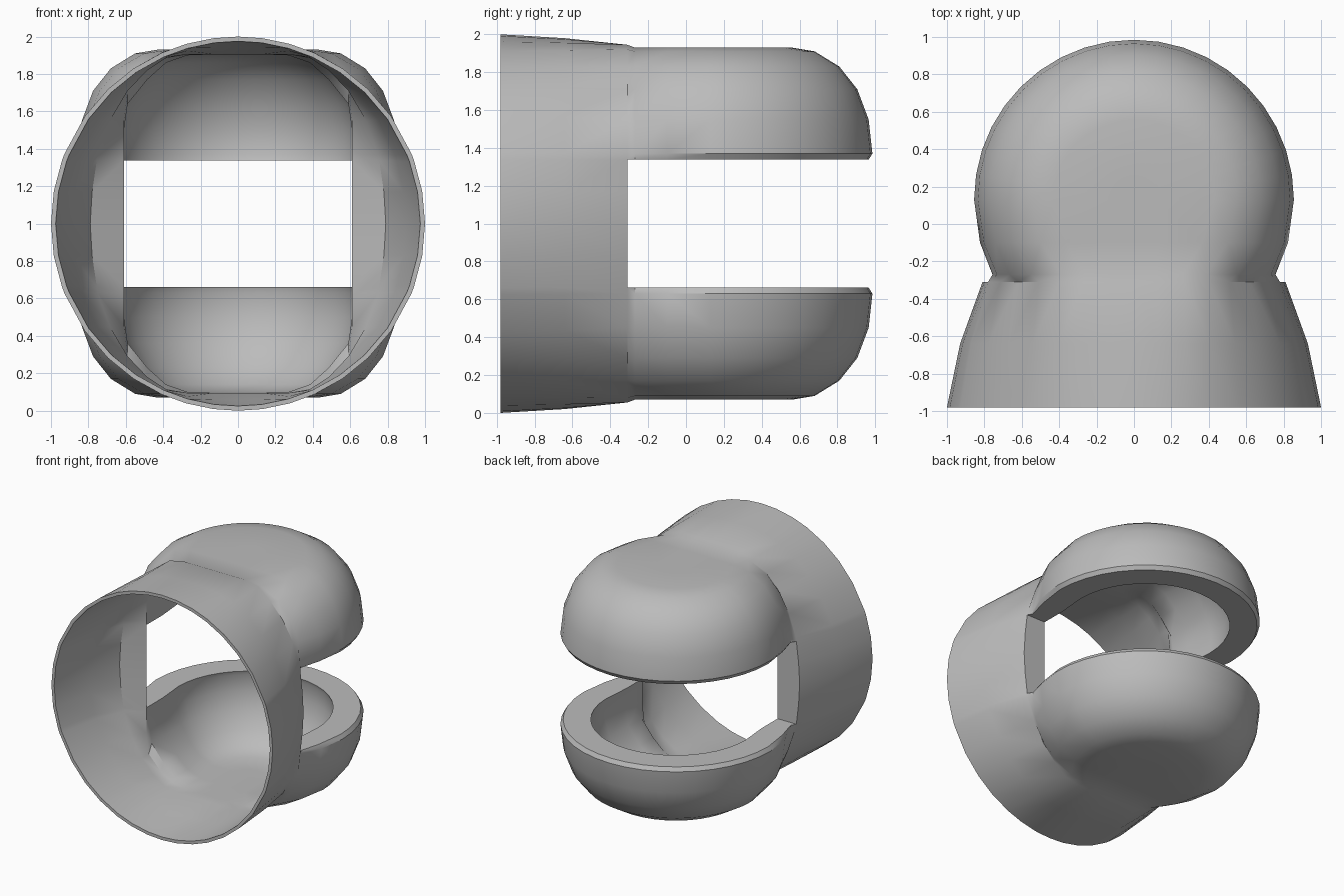
import bpy, bmesh
from math import cos, sin, pi, radians, sqrt

default = bpy.data.objects.get("Cube")
if default:
    bpy.data.objects.remove(default, do_unlink=True)

FRONT_Y, WALL_Y, BODY_Y = -0.98, -0.31, 0.13   # tube mouth, slot end, body centre
RIM = 2                                        # profile row at the slot edge
THROAT = 0.61                                  # half width of the inner passage

# Quarter profiles as (half width, height from the middle), side to top
MOUTH_ANGLES = [0, 10, 19.8, 22, 35, 46, 56, 66, 74, 82.5, 90]
NECK = [(0.81, 0), (0.80, 0.17), (0.78, 0.338), (0.775, 0.37), (0.714, 0.55),
        (0.62, 0.71), (0.51, 0.83), (0.40, 0.92), (0.27, 0.945), (0.13, 0.945), (0, 0.945)]
INNER_NECK = [(0.79, 0), (0.78, 0.17), (0.755, 0.338), (0.75, 0.37), (0.685, 0.55),
              (0.59, 0.71), (0.485, 0.82), (0.385, 0.885), (0.27, 0.905), (0.13, 0.905), (0, 0.905)]
# Turned body profiles as (radius, height), from the slot edge to the top
BODY = [(0.835, 0.338), (0.855, 0.37), (0.835, 0.55), (0.775, 0.71), (0.68, 0.83),
        (0.55, 0.91), (0.43, 0.93), (0.13, 0.93), (0, 0.93)]
INNER_BODY = [(0.63, 0.338), (0.64, 0.37), (0.64, 0.5), (0.60, 0.64), (0.52, 0.77),
              (0.43, 0.86), (0.33, 0.90), (0.13, 0.905), (0, 0.905)]


def tube_column(y, radius, neck, blend):
    """Quarter section of the tube, between its round mouth and its neck."""
    column = []
    for angle, (x, h) in zip(MOUTH_ANGLES, neck):
        mx, mh = radius * cos(radians(angle)), radius * sin(radians(angle))
        column.append((mx + (x - mx) * blend, y, mh + (h - mh) * blend))
    return column


def body_columns(profile, least):
    """Straight run back to the body centre, then a quarter turn to the rear."""
    columns = []
    for y in (-0.27, -0.1):
        widths = [max(sqrt(max(r * r - (y - BODY_Y) ** 2, 0)), low)
                  for (r, h), low in zip(profile, least)]
        columns.append([(x, y, h) for x, (r, h) in zip(widths, profile)])
    steps = 10
    for i in range(steps + 1):
        a = pi / 2 * i / steps
        columns.append([(r * cos(a), BODY_Y + r * sin(a), h) for r, h in profile])
    # the side rows are missing here, which leaves the slot open
    return [[None] * RIM + column for column in columns]


# Outer skin: flared tube, neck, rounded body
outer = [tube_column(FRONT_Y, 1.0, NECK, 0),
         tube_column(-0.64, 1.0, NECK, 0.37),
         tube_column(WALL_Y, 1.0, NECK, 1)]
outer += body_columns(BODY, [x * 0.97 for x, h in NECK[RIM:]])

# Inner skin: bore, narrowed throat, hollow
throat = [(min(x, THROAT), WALL_Y, h) for x, h in INNER_NECK]
inner = [tube_column(FRONT_Y, 0.975, INNER_NECK, 0),
         tube_column(-0.64, 0.975, INNER_NECK, 0.42),
         tube_column(-0.40, 0.975, INNER_NECK, 1),
         throat]
inner += body_columns(INNER_BODY, [p[0] for p in throat[RIM:]])

bm = bmesh.new()


def bridge(a, b):
    """Fill quads between two matching rows of points."""
    for i in range(len(a) - 1):
        corners = (a[i], a[i + 1], b[i + 1], b[i])
        if None not in corners:
            bm.faces.new([bm.verts.new(p) for p in corners])


for skin in (outer, inner):
    for left, right in zip(skin, skin[1:]):
        bridge(left, right)

# Mouth lip, slot end wall and flat rim join the two skins
bridge(outer[0], inner[0])
bridge(outer[2][:RIM + 1], inner[3][:RIM + 1])
bridge([c[RIM] for c in outer[2:]], [c[RIM] for c in inner[3:]])

bmesh.ops.remove_doubles(bm, verts=bm.verts, dist=0.0001)

# Mirror the quarter left to right, then top to bottom
for axis in ('X', 'Z'):
    bmesh.ops.mirror(bm, geom=bm.verts[:] + bm.edges[:] + bm.faces[:],
                     axis=axis, merge_dist=0.0001)
bmesh.ops.remove_doubles(bm, verts=bm.verts, dist=0.0001)
bmesh.ops.recalc_face_normals(bm, faces=bm.faces)

mesh = bpy.data.meshes.new("flared_tube_body")
bm.to_mesh(mesh)
bm.free()
shell = bpy.data.objects.new("flared_tube_body", mesh)
shell.location.z = 1.0
bpy.context.scene.collection.objects.link(shell)

GREY = (0.5, 0.5, 0.5, 1)
mat = bpy.data.materials.new("plain grey")
mat.use_nodes = True
mat.diffuse_color = GREY
mat.node_tree.nodes["Principled BSDF"].inputs["Base Color"].default_value = GREY
mesh.materials.append(mat)

# Smooth skin with crisp rims
bpy.ops.object.select_all(action='DESELECT')
shell.select_set(True)
bpy.context.view_layer.objects.active = shell
bpy.ops.object.shade_smooth_by_angle(angle=radians(38))
